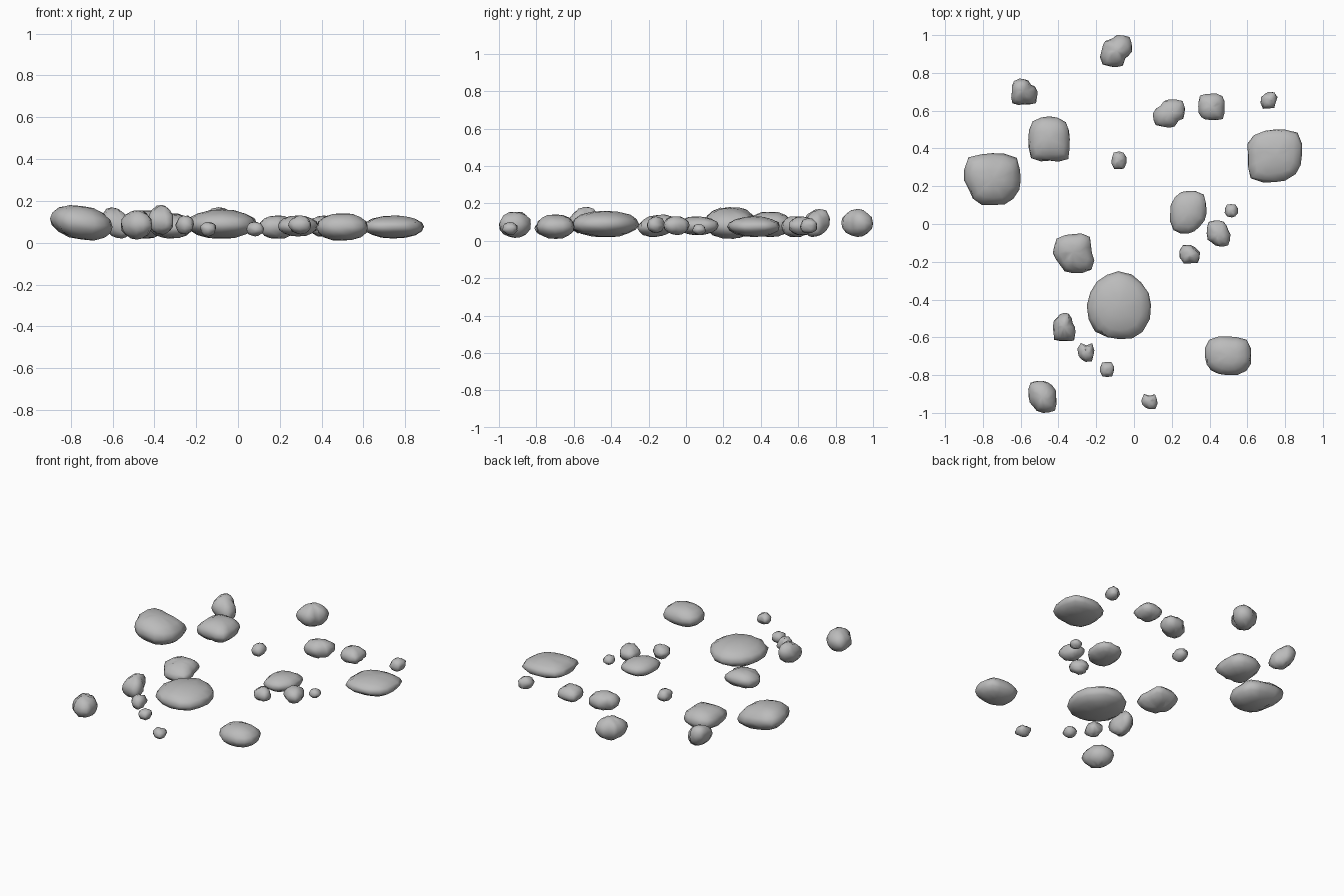
import bpy
import bmesh
import math
import random
from mathutils import Vector

cube = bpy.data.objects.get("Cube")
if cube:
    bpy.data.objects.remove(cube, do_unlink=True)

# One plain stone colour
stone_grey = bpy.data.materials.new("stone_grey")
stone_grey.use_nodes = True
colour = (0.5, 0.5, 0.5, 1)
stone_grey.diffuse_color = colour
bsdf = next(n for n in stone_grey.node_tree.nodes if n.type == 'BSDF_PRINCIPLED')
bsdf.inputs["Base Color"].default_value = colour

random.seed(7)


def outline(angle, power, dents):
    """Radius of a rounded square, pressed in (or pulled out) at given angles."""
    c, s = abs(math.cos(angle)), abs(math.sin(angle))
    radius = (c ** power + s ** power) ** (-1 / power)
    for degrees, depth in dents:
        gap = angle - math.radians(degrees)
        gap = math.atan2(math.sin(gap), math.cos(gap))
        radius *= 1 - depth * math.exp(-(gap / 0.38) ** 2)
    return radius


def fit(verts, axis, low, high):
    """Stretch the vertices to an exact range along one axis."""
    values = [v.co[axis] for v in verts]
    least, span = min(values), max(values) - min(values)
    for v in verts:
        v.co[axis] = low + (v.co[axis] - least) / span * (high - low)


def stone(name, xs, ys, zs, dents=(), power=3, lean=(0, 0), rough=0.05, segments=16):
    bm = bmesh.new()
    bmesh.ops.create_uvsphere(bm, u_segments=segments, v_segments=8, radius=1)
    for v in bm.verts:
        flat = Vector((v.co.x, v.co.y))
        if flat.length > 0.001:
            angle = math.atan2(flat.y, flat.x)
            flat = flat * outline(angle, power, dents)
        z = v.co.z + flat.x * lean[0] + flat.y * lean[1]
        v.co = Vector((flat.x, flat.y, z))
        v.co += Vector([random.uniform(-rough, rough) for _ in range(3)])
    for axis, (low, high) in enumerate((xs, ys, zs)):
        fit(bm.verts, axis, low, high)
    mesh = bpy.data.meshes.new(name)
    bm.to_mesh(mesh)
    bm.free()
    mesh.materials.append(stone_grey)
    mesh.shade_smooth()
    obj = bpy.data.objects.new(name, mesh)
    bpy.context.collection.objects.link(obj)
    return obj


def pebble(name, xs, ys, zs, dents=(), **options):
    """Small, more angular stone."""
    return stone(name, xs, ys, zs, dents, rough=0.09, segments=10, **options)


# Large boulders
stone("centre_boulder", (-.25, .09), (-.61, -.25), (.02, .16),
      [(45, .08), (135, .08), (-45, -.03)], power=2.3, rough=.03)
stone("left_boulder", (-.9, -.6), (.1, .375), (.01, .18),
      [(-40, .2), (-145, .2), (35, .08)], power=5, lean=(-.25, 0), rough=.03)
stone("right_boulder", (.6, .89), (.22, .5), (.02, .13),
      [(130, .12), (-45, .15), (45, .06)], power=5, rough=.03)

# Medium stones
stone("back_left_stone", (-.56, -.34), (.33, .57), (.02, .155),
      [(45, .12), (135, .12)], power=6, rough=.03)
stone("front_right_stone", (.375, .62), (-.8, -.595), (.01, .14),
      [(-135, .12), (-45, .08)], power=3.2, rough=.03)
stone("mid_right_stone", (.19, .385), (-.05, .175), (.03, .13),
      [(-45, .25), (135, .12), (-135, .04)], power=4, rough=.03)
stone("mid_left_stone", (-.43, -.21), (-.26, -.05), (.02, .14),
      [(-140, .3), (20, .15), (140, .12)], power=5, lean=(0, .2))

# Small stones
stone("far_back_stone", (-.18, -.01), (.83, 1), (.02, .17),
      [(120, .3), (-40, .4), (160, .15)], power=4)
stone("back_left_cobble", (-.65, -.51), (.63, .77), (.02, .17),
      [(45, .4), (135, .1)], power=5, lean=(-.3, .2))
stone("back_centre_cobble", (.1, .27), (.51, .66), (.02, .13),
      [(135, .35), (-45, .35)], power=5)
stone("back_right_cobble", (.34, .48), (.55, .69), (.03, .13),
      [(-135, .1)], power=5)
stone("front_left_cobble", (-.43, -.31), (-.62, -.47), (.04, .18),
      [(35, .4), (135, .25)], power=6, lean=(0, .2))
stone("front_corner_cobble", (-.56, -.41), (-1, -.83), (.015, .155),
      [(45, .25), (-135, .3)], power=5)
stone("mid_right_cobble", (.385, .51), (-.12, .02), (.03, .13),
      [(35, .25), (-130, .35), (-70, .1)], power=5)

# Pebbles
pebble("mid_pebble", (.24, .35), (-.21, -.11), (.04, .13),
       [(45, .3), (-90, .15)], power=5)
pebble("far_right_pebble", (.67, .76), (.61, .7), (.04, .12),
       [(135, .35), (-20, .2)], power=5)
pebble("back_pebble", (-.12, -.04), (.29, .385), (.05, .13),
       [(160, .15)], power=3)
pebble("tiny_right_pebble", (.48, .55), (.035, .105), (.03, .09), power=3)
pebble("front_pebble", (-.3, -.21), (-.73, -.63), (.04, .13),
       [(90, .25), (0, .15), (-135, .3)], power=6)
pebble("tiny_front_pebble", (-.18, -.105), (-.81, -.73), (.03, .1), power=4)
pebble("front_edge_pebble", (.04, .125), (-.98, -.9), (.03, .1),
       [(90, .3), (-135, .3)], power=6)
